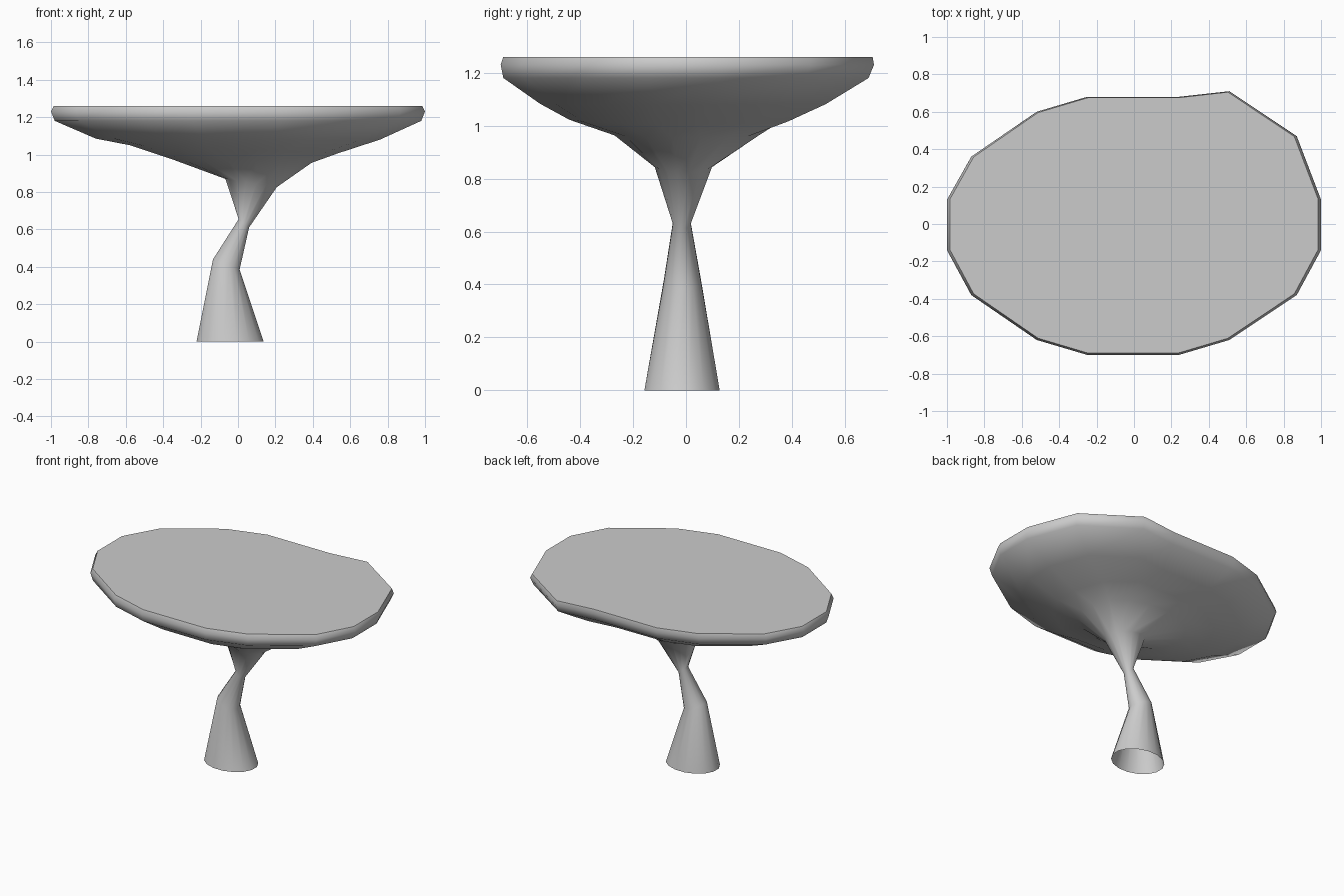
import bpy, bmesh, math

if "Cube" in bpy.data.objects:
    bpy.data.objects.remove(bpy.data.objects["Cube"])

# Slightly irregular 16-sided tabletop outline, counter-clockwise from +x
OUTLINE = [(1, .13), (.87, .47), (.51, .71), (.24, .68), (-.25, .68), (-.52, .60),
           (-.87, .36), (-1, .13), (-1, -.14), (-.87, -.38), (-.52, -.62), (-.25, -.70),
           (.24, -.70), (.51, -.62), (.87, -.38), (1, -.14)]
N = len(OUTLINE)
SLAB = [(x, y / .70) for x, y in OUTLINE]
# Round stem section with flats on the four sides
ANGLES = [2 * math.pi * (i + .5) / N for i in range(N)]
ROUND = [(math.cos(a), math.sin(a)) for a in ANGLES]

# Rings from floor to top: section, x min, x max, y min, y max, z at left, z at right
RINGS = [
    (ROUND, -.225, .14, -.16, .13, 0, 0),            # open foot
    (ROUND, -.135, .01, -.085, .058, .44, .385),     # ankle bend
    (ROUND, .003, .06, -.05, .018, .655, .61),       # narrow neck
    (ROUND, -.07, .21, -.12, .10, .87, .825),        # flare
    (ROUND, -.36, .40, -.275, .28, .975, .955),
    (SLAB, -.58, .53, -.44, .38, 1.05, 1.005),       # bowl underside
    (SLAB, -.76, .76, -.55, .52, 1.085, 1.08),
    (SLAB, -.98, .98, -.69, .68, 1.18, 1.18),        # rim
    (SLAB, -1, 1, -.70, .70, 1.23, 1.23),
    (SLAB, -.985, .985, -.69, .695, 1.26, 1.26),     # table surface
]


def make_ring(bm, section, x0, x1, y0, y1, zl, zr):
    cx, cy, hx, hy = (x0 + x1) / 2, (y0 + y1) / 2, (x1 - x0) / 2, (y1 - y0) / 2
    return [bm.verts.new((cx + hx * u, cy + hy * v, (zl + zr) / 2 + (zr - zl) / 2 * u))
            for u, v in section]


# Continuous pedestal and top, lofted through the rings
bm = bmesh.new()
loops = [make_ring(bm, *r) for r in RINGS]
for a, b in zip(loops, loops[1:]):
    for i in range(N):
        j = (i + 1) % N
        bm.faces.new((a[i], a[j], b[j], b[i]))
bm.faces.new(loops[-1])

mesh = bpy.data.meshes.new("pedestal_table")
bm.to_mesh(mesh)
bm.free()
table = bpy.data.objects.new("pedestal_table", mesh)
bpy.context.collection.objects.link(table)
bpy.context.view_layer.objects.active = table
table.select_set(True)
bpy.ops.object.shade_smooth_by_angle(angle=math.radians(50))
